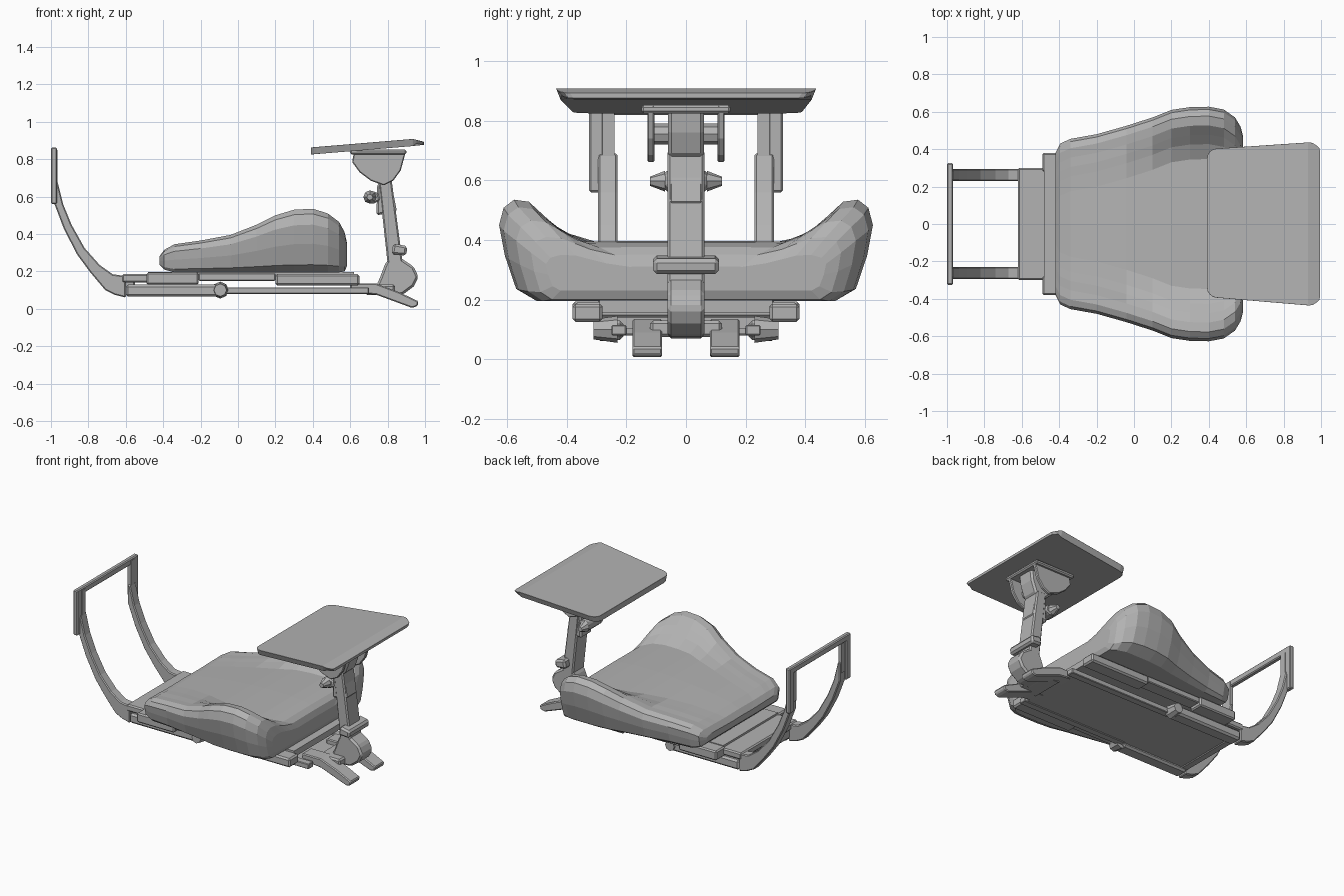
import bpy, bmesh, math
from mathutils import Matrix, Vector

cube = bpy.data.objects.get("Cube")
if cube:
    bpy.data.objects.remove(cube)

grey = bpy.data.materials.new("plain grey")
grey.use_nodes = True
COLOUR = (0.45, 0.45, 0.45, 1)
grey.diffuse_color = COLOUR
grey.node_tree.nodes["Principled BSDF"].inputs["Base Color"].default_value = COLOUR


def finish(name, bm, bevel=0):
    bmesh.ops.recalc_face_normals(bm, faces=bm.faces)
    mesh = bpy.data.meshes.new(name)
    bm.to_mesh(mesh)
    bm.free()
    mesh.materials.append(grey)
    ob = bpy.data.objects.new(name, mesh)
    bpy.context.collection.objects.link(ob)
    if bevel:
        mod = ob.modifiers.new("edge", "BEVEL")
        mod.width = bevel
        mod.segments = 1
    return ob


def loft(name, rings, bevel=0):
    """Skin a list of closed rings and cap both ends."""
    bm = bmesh.new()
    loops = [[bm.verts.new(p) for p in ring] for ring in rings]
    n = len(loops[0])
    for a, b in zip(loops, loops[1:]):
        for i in range(n):
            bm.faces.new((a[i], a[(i + 1) % n], b[(i + 1) % n], b[i]))
    bm.faces.new(loops[0])
    bm.faces.new(loops[-1])
    return finish(name, bm, bevel)


def prism(name, profile, y0, y1, bevel=0, pair=False):
    """Side profile (x, z) extruded along y, optionally on both sides."""
    loft(name + ("_rear" if pair else ""), [[(x, y, z) for x, z in profile] for y in (y0, y1)], bevel)
    if pair:
        loft(name + "_front", [[(x, -y, z) for x, z in profile] for y in (y0, y1)], bevel)


def box(name, x, y, z, bevel=0, pair=False):
    prism(name, [(x[0], z[0]), (x[1], z[0]), (x[1], z[1]), (x[0], z[1])], y[0], y[1], bevel, pair)


def knob(name, x, z, radius, y0, y1, tip, pair=True):
    """Eight-sided knob along y, narrowing to its tip."""
    def ring(y, r):
        return [(x + r * math.cos(math.tau * i / 8), y, z + r * math.sin(math.tau * i / 8)) for i in range(8)]
    for s, suffix in ((1, "_rear"), (-1, "_front")) if pair else ((1, ""),):
        loft(name + suffix, [ring(s * y0, radius), ring(s * y1, radius * tip)])


# Cushion: cross-sections along x with raised side bolsters
def section(x, w, wb, top, mid, low):
    h = top - low
    side = [(wb, low), (wb + (w - wb) * .55, low + h * .12), (wb + (w - wb) * .85, low + h * .45),
            (w, low + h * .75), (w - .015, low + h * .92), (w - .05, top), (w - .1, top - .02 * h),
            (w - .15, mid + (top - mid) * .62), (w - .2, mid + (top - mid) * .3), (w - .28, mid)]
    half = [(x, y, z) for y, z in side]
    return [(x, 0, low)] + half + [(x, 0, mid + .002)] + [(x, -y, z) for x, y, z in reversed(half)]


stations = [
    (-.42, .38, .36, .28, .275, .235), (-.395, .43, .40, .315, .31, .21), (-.34, .455, .42, .345, .335, .195),
    (-.2, .48, .43, .365, .36, .195), (-.04, .525, .45, .395, .38, .195), (.1, .57, .47, .45, .39, .195),
    (.2, .61, .49, .5, .395, .195), (.3, .625, .5, .53, .395, .195), (.4, .627, .5, .535, .395, .195),
    (.48, .612, .5, .51, .39, .195), (.54, .57, .48, .465, .375, .195), (.57, .52, .45, .41, .35, .2),
    (.583, .47, .42, .35, .31, .23)]
loft("seat_cushion", [section(*s) for s in stations])

# Seat base and sliding frame
box("seat_support_plate", (-.48, .62), (-.29, .29), (.157, .198))
box("slide_rail_left_end", (.2, .65), (.28, .38), (.125, .185), .01, True)
box("slide_rail_middle", (-.21, .2), (.28, .37), (.15, .19), .005, True)
box("slide_rail_right_end", (-.49, -.21), (.28, .38), (.13, .193), .008, True)
box("rear_step_plate", (-.62, -.47), (-.3, .3), (.14, .185), .008)
box("lower_plate", (-.58, .68), (-.25, .25), (.085, .105))
box("lower_rail", (-.6, -.1), (.21, .3), (.065, .13), .012, True)
box("lower_thin_rail", (-.1, .7), (.2, .25), (.08, .115), .004, True)
box("frame_crossbar", (-.61, -.55), (-.25, .25), (.08, .15), .01)
knob("clamp_knob", -.095, .1, .045, .23, .31, .75)

# Splayed feet leading out to the post
prism("foot", [(.6, .09), (.74, .075), (.93, .005), (.96, .015), (.965, .04), (.86, .09), (.74, .135), (.6, .135)],
      .08, .18, .006, True)
box("foot_bridge", (.68, .84), (-.12, .12), (.075, .13), .01)

# Curved uprights with flat end plates and a top bar
outer = [(-.6, .06), (-.66, .075), (-.71, .1), (-.79, .195), (-.86, .29), (-.93, .425), (-.985, .57)]
inner = [(-.967, .69), (-.935, .56), (-.89, .45), (-.82, .325), (-.74, .235), (-.67, .185), (-.6, .175)]
prism("upright", outer + [(-.985, .69)] + inner, .23, .295, .006, True)
box("upright_end_plate", (-1, -.968), (.275, .325), (.56, .86), .006, True)
box("upright_inner_strip", (-.99, -.965), (.24, .28), (.62, .85), 0, True)
box("top_bar", (-1, -.968), (-.325, .325), (.82, .862), .006)

# Post: pivot hub, column, collar and tightening knobs
prism("pivot_hub", [(.73, .1), (.76, .17), (.79, .25), (.83, .28), (.88, .265), (.94, .225), (.965, .17),
                    (.94, .12), (.88, .075), (.8, .07)], -.062, .062, .012)
prism("post_column", [(.8, .24), (.88, .25), (.82, .7), (.75, .7)], -.062, .062, .008)
prism("collar", [(.82, .29), (.9, .285), (.905, .335), (.83, .35)], -.11, .11, .012)
prism("post_clamp", [(.74, .5), (.85, .52), (.82, .67), (.745, .67)], -.058, .058, .01)
prism("post_clamp_ear", [(.68, .57), (.72, .56), (.76, .58), (.75, .62), (.7, .635), (.68, .62)], -.07, .07, .008)
knob("post_clamp_knob", .705, .597, .035, .07, .12, .45)

# Tray mount: curved cradle plates around a central block
prism("mount_cradle", [(.61, .785), (.65, .73), (.71, .685), (.78, .66), (.83, .685), (.87, .74), (.9, .85), (.62, .835)],
      .105, .13, .005, True)
prism("mount_block", [(.69, .72), (.76, .66), (.83, .68), (.86, .76), (.87, .85), (.68, .84)], -.06, .06, .012)
knob("mount_axle", .77, .755, .035, -.13, .13, 1, False)
box("mount_top_plate", (.6, .9), (-.15, .15), (.825, .852), .008)

# Tray: rounded sheet, tapered below, tilted and drooping at its outer edge
bm = bmesh.new()
corners = [(.39, -.39), (.985, -.44), (.985, .44), (.39, .4)]
bottom = [bm.verts.new((x, y, 0)) for x, y in corners]
top = [bm.verts.new((x, y, 1)) for x, y in corners]
bm.faces.new(bottom)
bm.faces.new(top)
uprights = [bm.faces.new((bottom[i], bottom[(i + 1) % 4], top[(i + 1) % 4], top[i])) for i in range(4)]
edges = [e for e in bm.edges if e.verts[0].co.z != e.verts[1].co.z]
bmesh.ops.bevel(bm, geom=edges, offset=.05, segments=4, profile=.5, affect='EDGES')
for cut in (.44, .93):
    bmesh.ops.bisect_plane(bm, geom=bm.verts[:] + bm.edges[:] + bm.faces[:],
                           plane_co=Vector((cut, 0, 0)), plane_no=Vector((1, 0, 0)))
for v in bm.verts:
    x, y, level = v.co
    height = .863 + (min(x, .94) - .39) * .083 - max(0, x - .94) * .35
    if x > .98:
        v.co.x += .015 * (1 - (y / .44) ** 2 * .5)
    if level < .5:
        v.co.y *= .965
        height -= .038 if x < .94 else .018
    v.co.z = height
finish("tray", bm, .005)
